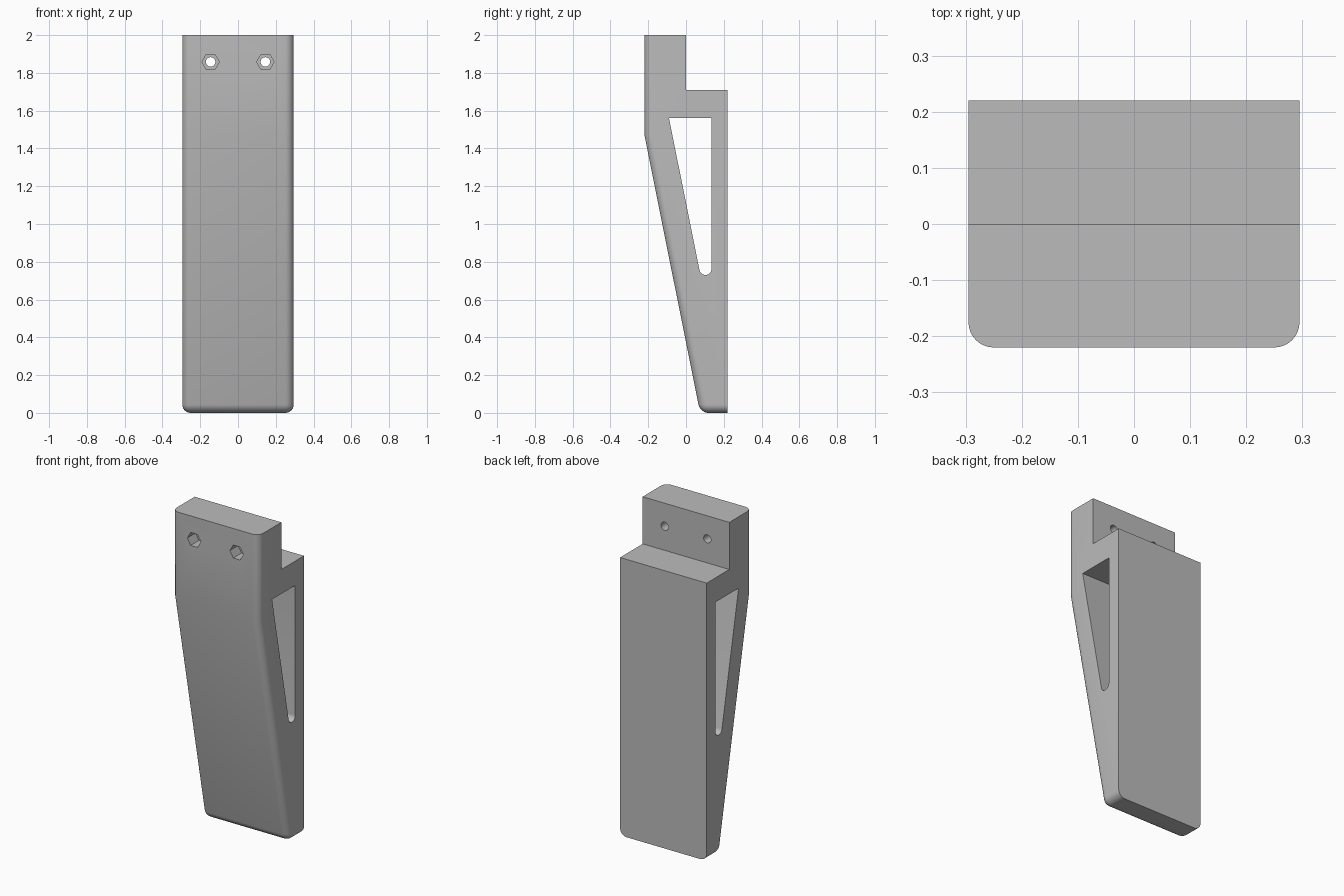
import bpy, bmesh, math

cube = bpy.data.objects.get("Cube")
if cube:
    bpy.data.objects.remove(cube, do_unlink=True)

WIDTH, ROUND = 0.295, 0.045

grey = bpy.data.materials.new("plain grey")
grey.use_nodes = True
grey.diffuse_color = (0.5, 0.5, 0.5, 1)
grey.node_tree.nodes["Principled BSDF"].inputs["Base Color"].default_value = grey.diffuse_color


def extrude_profile(points, half):
    """Side profile (y, z) extruded across x."""
    bm = bmesh.new()
    face = bm.faces.new([bm.verts.new((-half, y, z)) for y, z in points])
    res = bmesh.ops.extrude_face_region(bm, geom=[face])
    verts = [v for v in res["geom"] if isinstance(v, bmesh.types.BMVert)]
    bmesh.ops.translate(bm, verts=verts, vec=(2 * half, 0, 0))
    bmesh.ops.recalc_face_normals(bm, faces=bm.faces)
    return bm


def to_object(bm, name):
    mesh = bpy.data.meshes.new(name)
    bm.to_mesh(mesh)
    bm.free()
    mesh.materials.append(grey)
    obj = bpy.data.objects.new(name, mesh)
    bpy.context.collection.objects.link(obj)
    return obj


# Main bracket body: stepped top, sloping front
outline = [(-0.22, 2), (0, 2), (0, 1.71), (0.22, 1.71), (0.22, 0), (0.075, 0), (-0.22, 1.47)]
bm = extrude_profile(outline, WIDTH)


def is_rounded(edge):
    a, b = (v.co for v in edge.verts)
    across = abs(a.x - b.x) > 0.1
    low = a.z < 0.01 and b.z < 0.01
    front = all(p.y < -0.1 or (p.z < 0.01 and p.y < 0.1) for p in (a, b))
    if across:
        return low and front
    return low or front


bmesh.ops.bevel(bm, geom=[e for e in bm.edges if is_rounded(e)], offset=ROUND,
                segments=8, profile=0.5, affect='EDGES')
body = to_object(bm, "bracket_body")

# Triangular side window with a rounded lower end
r, cy, cz = 0.032, 0.103, 0.762
window = [(-0.09, 1.56), (0.135, 1.56)]
for i in range(13):
    t = -math.radians(169) * i / 12
    window.append((cy + r * math.cos(t), cz + r * math.sin(t)))
cutters = [to_object(extrude_profile(window, 0.5), "window_cutter")]


# Bolt holes with hexagonal nut recesses in the front
def drill(name, x, sides, radius, y0, y1):
    bm = bmesh.new()
    bmesh.ops.create_cone(bm, cap_ends=True, segments=sides, radius1=radius,
                          radius2=radius, depth=y1 - y0)
    obj = to_object(bm, name)
    # First vertex of the hexagon must point sideways
    if sides == 6:
        for v in obj.data.vertices:
            v.co.x, v.co.y = v.co.y, -v.co.x
    obj.rotation_euler.x = math.pi / 2
    obj.location = (x, (y0 + y1) / 2, 1.858)
    return obj


for side, x in (("left", 0.145), ("right", -0.145)):
    cutters.append(drill(side + "_bolt_hole_cutter", x, 32, 0.025, -0.4, 0.1))
    cutters.append(drill(side + "_nut_recess_cutter", x, 6, 0.046, -0.4, -0.14))

bpy.context.view_layer.objects.active = body
for cutter in cutters:
    mod = body.modifiers.new(cutter.name, 'BOOLEAN')
    mod.operation = 'DIFFERENCE'
    mod.solver = 'EXACT'
    mod.object = cutter
    bpy.ops.object.modifier_apply(modifier=mod.name)
    bpy.data.objects.remove(cutter, do_unlink=True)

# Smooth the rounded edges, keep the corners crisp
bpy.ops.object.select_all(action='DESELECT')
body.select_set(True)
bpy.ops.object.shade_smooth_by_angle(angle=math.radians(20))
